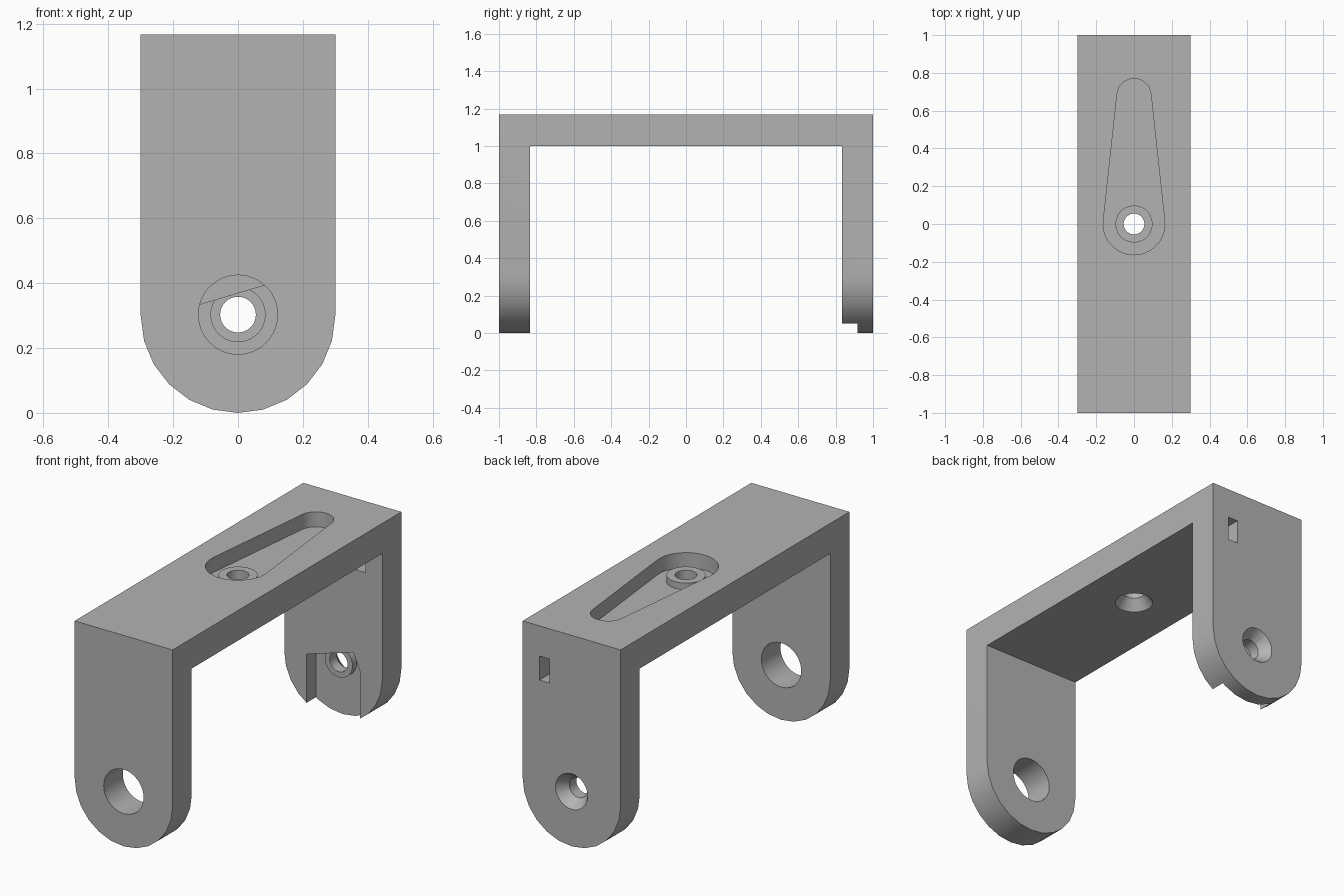
import bpy, bmesh, math
from mathutils import Matrix, Vector

cube = bpy.data.objects.get("Cube")
if cube:
    bpy.data.objects.remove(cube, do_unlink=True)

W, T, H = 0.3, 0.167, 1.167      # half width, wall thickness, height
AXIS = 0.303                     # height of the pivot axis
FLOOR, BOSS_TOP = 0.084, 0.12    # pocket floor and boss top, from the screw side

grey = bpy.data.materials.new("plain_grey")
grey.use_nodes = True
colour = (0.45, 0.45, 0.45, 1)
grey.diffuse_color = colour
grey.node_tree.nodes["Principled BSDF"].inputs["Base Color"].default_value = colour


def make_object(name, bm, frame):
    bmesh.ops.recalc_face_normals(bm, faces=bm.faces)
    bm.transform(frame)
    mesh = bpy.data.meshes.new(name)
    bm.to_mesh(mesh)
    bm.free()
    mesh.materials.append(grey)
    obj = bpy.data.objects.new(name, mesh)
    bpy.context.collection.objects.link(obj)
    return obj


def prism(name, outline, z0, z1, frame):
    """Extrude a flat outline from z0 to z1 in the given frame."""
    bm = bmesh.new()
    face = bm.faces.new([bm.verts.new((x, y, z0)) for x, y in outline])
    top = bmesh.ops.extrude_face_region(bm, geom=[face])["geom"]
    verts = [v for v in top if isinstance(v, bmesh.types.BMVert)]
    bmesh.ops.translate(bm, verts=verts, vec=(0, 0, z1 - z0))
    return make_object(name, bm, frame)


def cone(name, r0, r1, z0, z1, frame):
    bm = bmesh.new()
    bmesh.ops.create_cone(bm, cap_ends=True, segments=48, radius1=r0, radius2=r1,
                          depth=z1 - z0,
                          matrix=Matrix.Translation((0, 0, (z0 + z1) / 2)))
    return make_object(name, bm, frame)


def arc(cy, r, a0, a1, n):
    steps = [a0 + (a1 - a0) * i / n for i in range(n + 1)]
    return [(r * math.cos(a), cy + r * math.sin(a)) for a in steps]


def combine(target, tool, operation):
    mod = target.modifiers.new(operation.lower(), 'BOOLEAN')
    mod.operation, mod.solver, mod.object = operation, 'EXACT', tool
    bpy.context.view_layer.objects.active = target
    bpy.ops.object.modifier_apply(modifier=mod.name)
    bpy.data.objects.remove(tool, do_unlink=True)


def arm_outline(open_end):
    """Tapered arm shape, wide end at the origin, optionally open downwards."""
    big, small, length = 0.163, 0.09, 0.68
    a = math.asin((big - small) / length)
    tip = arc(length, small, a, math.pi - a, 16)
    if open_end:
        return (tip + arc(0, big, math.pi - a, math.pi, 2)
                + [(-big, -0.5), (big, -0.5)] + arc(0, big, 0, a, 2))
    return tip + arc(0, big, math.pi - a, 2 * math.pi + a, 28)


def arm_mount(body, frame, boss_radius, open_end):
    """Pocket with a raised boss, screw hole and countersink."""
    top = T if open_end else T + 0.05
    combine(body, prism("pocket", arm_outline(open_end), FLOOR, top, frame), 'DIFFERENCE')
    combine(body, cone("boss", boss_radius, boss_radius, FLOOR - 0.01, BOSS_TOP, frame), 'UNION')
    combine(body, cone("screw_hole", 0.055, 0.055, -0.1, T + 0.1, frame), 'DIFFERENCE')
    slope = (0.098 - 0.055) / 0.058
    combine(body, cone("countersink", 0.098 + 0.02 * slope, 0.055, -0.02, 0.058, frame),
            'DIFFERENCE')


# Frames: side profile runs along x, upright frame faces the front
side = Matrix(((0, 0, 1, 0), (1, 0, 0, 0), (0, 1, 0, 0), (0, 0, 0, 1)))
upright = Matrix.Rotation(math.pi / 2, 4, 'X')

# U-shaped bracket body
half = [(1, H), (1, 0), (1 - T, 0), (1 - T, H - T)]
u_shape = half + [(-y, z) for y, z in reversed(half)]
bracket = prism("bracket", u_shape, -W, W, side)

# Rounded leg ends
arch = arc(W, W, math.pi, 2 * math.pi, 12) + [(W, H + 0.2), (-W, H + 0.2)]
combine(bracket, prism("arch", arch, -1.2, 1.2, upright), 'INTERSECT')

# Front pivot hole
combine(bracket, cone("pivot_hole", 0.122, 0.122, 0.7, 1.1,
                      Matrix.Translation((0, 0, AXIS)) @ upright), 'DIFFERENCE')

# Arm mounts on the crossbeam and on the inside of the back leg
arm_mount(bracket, Matrix.Translation((0, 0, H - T)), 0.098, False)
arm_mount(bracket, Matrix.Translation((0, 1, AXIS)) @ upright, 0.085, True)

# Cable slot through the back leg
slot = [(0.135, 0.867), (0.197, 0.867), (0.197, 1.0), (0.135, 1.0)]
combine(bracket, prism("slot", slot, -1.1, -0.8, upright), 'DIFFERENCE')

# Smooth curved walls, keep edges crisp
bpy.ops.object.select_all(action='DESELECT')
bracket.select_set(True)
bpy.context.view_layer.objects.active = bracket
bpy.ops.object.shade_smooth_by_angle(angle=math.radians(25))
